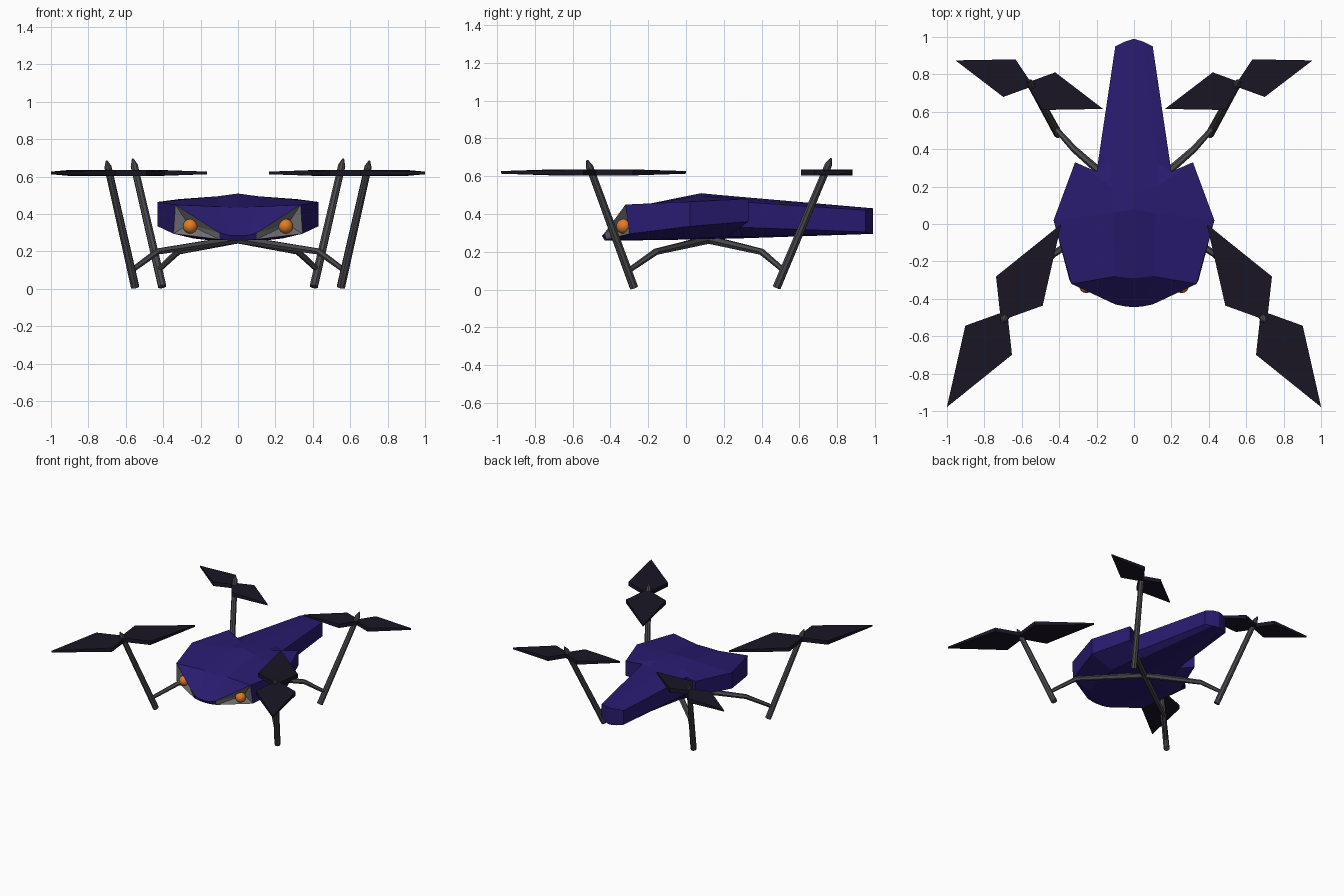
import bpy, bmesh, math
from mathutils import Vector, Matrix

if "Cube" in bpy.data.objects:
    bpy.data.objects.remove(bpy.data.objects["Cube"])


def material(name, r, g, b):
    m = bpy.data.materials.new(name)
    m.diffuse_color = (r, g, b, 1)
    m.use_nodes = True
    m.node_tree.nodes["Principled BSDF"].inputs["Base Color"].default_value = m.diffuse_color
    return m


SHELL = material("violet_shell", 0.022, 0.011, 0.16)
BLADE = material("dark_blade", 0.010, 0.008, 0.018)
METAL = material("dark_metal", 0.07, 0.07, 0.08)
PANEL = material("grey_panel", 0.16, 0.16, 0.17)
LENS = material("orange_lens", 0.75, 0.2, 0.02)


def finish(name, bm, mat):
    """Turn the right-hand half into an object mirrored across x = 0."""
    bmesh.ops.recalc_face_normals(bm, faces=bm.faces[:])
    me = bpy.data.meshes.new(name)
    bm.to_mesh(me)
    bm.free()
    me.materials.append(mat)
    ob = bpy.data.objects.new(name, me)
    bpy.context.collection.objects.link(ob)
    mod = ob.modifiers.new("Mirror", 'MIRROR')
    mod.merge_threshold = 0.0005
    return ob


def tube(name, path, radii, mat, sides=6):
    """Faceted rod swept along a path."""
    bm = bmesh.new()
    pts = [Vector(p) for p in path]
    rings = []
    for i, p in enumerate(pts):
        d = pts[min(i + 1, len(pts) - 1)] - pts[max(i - 1, 0)]
        q = d.to_track_quat('Z', 'Y')
        rings.append([bm.verts.new(p + q @ Vector((radii[i] * math.cos(a), radii[i] * math.sin(a), 0)))
                      for a in (math.tau * k / sides for k in range(sides))])
    for a, b in zip(rings, rings[1:]):
        for k in range(sides):
            n = (k + 1) % sides
            bm.faces.new((a[k], a[n], b[n], b[k]))
    bm.faces.new(rings[0])
    bm.faces.new(rings[-1])
    return finish(name, bm, mat)


# Body: half sections from nose to tail, each running
# top centre, top mid, top edge, low edge, bottom mid, bottom centre
rows = [
    [(0, -.445, .285), (.05, -.44, .287), (.10, -.43, .30), (.10, -.42, .265), (.05, -.425, .26), (0, -.43, .26)],
    [(0, -.29, .435), (.10, -.28, .44), (.335, -.32, .45), (.345, -.30, .295), (.17, -.32, .262), (0, -.30, .26)],
    [(0, .08, .51), (.11, .06, .495), (.43, .02, .465), (.43, .02, .335), (.24, .02, .27), (0, .05, .265)],
    [(0, .15, .503), (.12, .20, .485), (.315, .33, .48), (.315, .33, .36), (.20, .22, .28), (0, .25, .27)],
    [(0, .32, .488), (.13, .32, .475), (.20, .28, .465), (.20, .28, .33), (.16, .30, .28), (0, .32, .272)],
    [(0, .99, .43), (.05, .975, .43), (.10, .95, .42), (.10, .95, .305), (.05, .975, .297), (0, .99, .295)],
]
bm = bmesh.new()
grid = [[bm.verts.new(p) for p in row] for row in rows]
for i in range(len(grid) - 1):
    for j in range(5):
        if (i, j) != (0, 2):            # opening left for the eye socket
            bm.faces.new((grid[i][j], grid[i][j + 1], grid[i + 1][j + 1], grid[i + 1][j]))
for g in (grid[0], grid[-1]):           # nose and tail caps
    bm.faces.new((g[0], g[1], g[4], g[5]))
    bm.faces.new((g[1], g[2], g[3], g[4]))
finish("body_shell", bm, SHELL)

# Eye sockets: recessed pyramids filling the openings
bm = bmesh.new()
rim = [bm.verts.new(p) for p in (rows[0][2], rows[1][2], rows[1][3], rows[0][3])]
deep = bm.verts.new((.265, -.30, .345))
for k in range(4):
    bm.faces.new((rim[k], rim[(k + 1) % 4], deep))
finish("eye_socket", bm, PANEL)

# Eye lenses
bm = bmesh.new()
bmesh.ops.create_uvsphere(bm, u_segments=20, v_segments=12, radius=.039,
                          matrix=Matrix.Translation((.255, -.33, .335)))
for f in bm.faces:
    f.smooth = True
finish("eye_lens", bm, LENS)


def rotor(name, hub, angle, s):
    """Two kite-shaped blades on opposite sides of a hub."""
    outline = [(0, .025), (.155, .147), (.577, 0), (.155, -.147), (0, -.025)]
    half = [.016, .016, .007, .016, .016]
    bm = bmesh.new()
    for turn in (0, 180):
        m = (Matrix.Translation(hub) @ Matrix.Rotation(math.radians(angle + turn), 4, 'Z'))
        top, low = [[bm.verts.new(m @ Vector((x * s, y * s, sg * h))) for (x, y), h in zip(outline, half)]
                    for sg in (1, -1)]
        bm.faces.new(top)
        bm.faces.new(low)
        for k in range(5):
            n = (k + 1) % 5
            bm.faces.new((top[k], top[n], low[n], low[k]))
    finish(name, bm, BLADE)


# Masts, bent arms and rotors, front and rear
for tag, foot, tip, elbow, hub, angle, s in (
        ("front", (.55, -.275, .01), (.703, -.523, .685), (.43, -.16, .20), (.695, -.49, .62), 122, 1.0),
        ("rear", (.405, .48, .012), (.563, .768, .695), (.32, .40, .20), (.56, .745, .62), 198.2, .72)):
    foot_v, tip_v = Vector(foot), Vector(tip)
    tube(tag + "_mast", [foot, foot_v.lerp(tip_v, .95), tip], [.023, .02, .005], METAL, 8)
    tube(tag + "_arm", [(0, .12, .265), elbow, foot_v.lerp(tip_v, .13)], [.024, .018, .014], METAL)
    rotor(tag + "_rotor", hub, angle, s)
